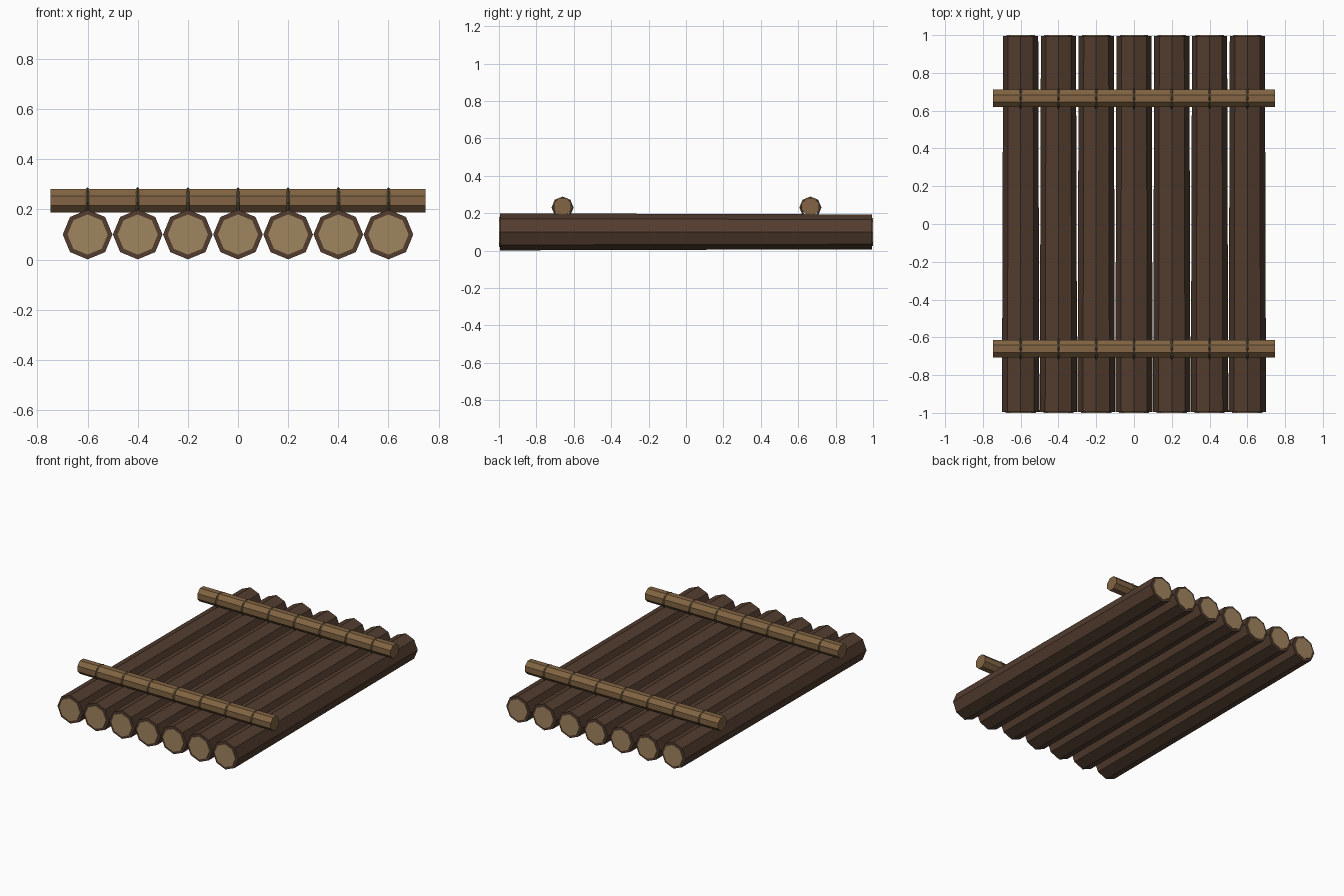
import bpy, bmesh, math
from mathutils import Matrix

if "Cube" in bpy.data.objects:
    bpy.data.objects.remove(bpy.data.objects["Cube"])


def material(name, rgb):
    m = bpy.data.materials.new(name)
    lin = [((c / 255 + 0.055) / 1.055) ** 2.4 for c in rgb]
    m.diffuse_color = (*lin, 1)
    m.use_nodes = True
    m.node_tree.nodes["Principled BSDF"].inputs["Base Color"].default_value = m.diffuse_color
    return m


BARK = material("dark bark", (82, 60, 47))
CUT = material("cut wood", (160, 133, 96))
POLE = material("pole wood", (130, 100, 67))
ROPE = material("rope", (104, 92, 64))

ALONG_Y = Matrix.Rotation(-math.pi / 2, 4, 'X')
ALONG_X = Matrix.Rotation(math.pi / 2, 4, 'Y')


def finish(bm, name, mats, location):
    me = bpy.data.meshes.new(name)
    bmesh.ops.recalc_face_normals(bm, faces=bm.faces)
    bm.to_mesh(me)
    bm.free()
    for m in mats:
        me.materials.append(m)
    ob = bpy.data.objects.new(name, me)
    ob.location = location
    bpy.context.collection.objects.link(ob)
    return ob


def prism(bm, r1, r2, depth, matrix, mat=0):
    """Eight-sided, optionally tapered rod."""
    res = bmesh.ops.create_cone(bm, cap_ends=True, segments=8, radius1=r1,
                                radius2=r2, depth=depth, matrix=matrix)
    for f in {f for v in res["verts"] for f in v.link_faces}:
        f.material_index = mat


# Tapered floor logs with a pale plate on each cut end
R_FRONT, R_BACK = 0.099, 0.093
for i in range(7):
    bm = bmesh.new()
    prism(bm, R_FRONT, R_BACK, 1.99, ALONG_Y)
    for side, r in ((-1, R_FRONT), (1, R_BACK)):
        spot = Matrix.Translation((0, side * 0.9965, 0)) @ ALONG_Y
        prism(bm, r * 0.81, r * 0.81, 0.007, spot, 1)
    finish(bm, f"log_{i + 1}", (BARK, CUT), ((i - 3) * 0.2, 0, 0.1))


def rope_ring(bm, x, radius=0.053, thick=0.006, steps=8):
    """Faceted ring with a diamond section, wrapped about the x axis."""
    rows = []
    for s in range(steps):
        a = math.tau * s / steps
        row = []
        for k in range(4):
            b = math.tau * k / 4
            r = radius + thick * math.cos(b)
            row.append(bm.verts.new((x + thick * math.sin(b),
                                     r * math.cos(a), r * math.sin(a))))
        rows.append(row)
    for s in range(steps):
        p, q = rows[s], rows[(s + 1) % steps]
        for k in range(4):
            n = (k + 1) % 4
            bm.faces.new((p[k], p[n], q[n], q[k]))


# Cross poles and the rope lashing over every log
for label, y in (("front", -0.66), ("back", 0.665)):
    bm = bmesh.new()
    turn = Matrix.Rotation(math.pi / 8, 4, 'X')
    prism(bm, 0.05, 0.05, 1.494, turn @ ALONG_X)
    finish(bm, f"{label}_cross_pole", (POLE,), (0, y, 0.235))

    bm = bmesh.new()
    for i in range(7):
        rope_ring(bm, (i - 3) * 0.2)
    finish(bm, f"{label}_rope_lashings", (ROPE,), (0, y, 0.23))
